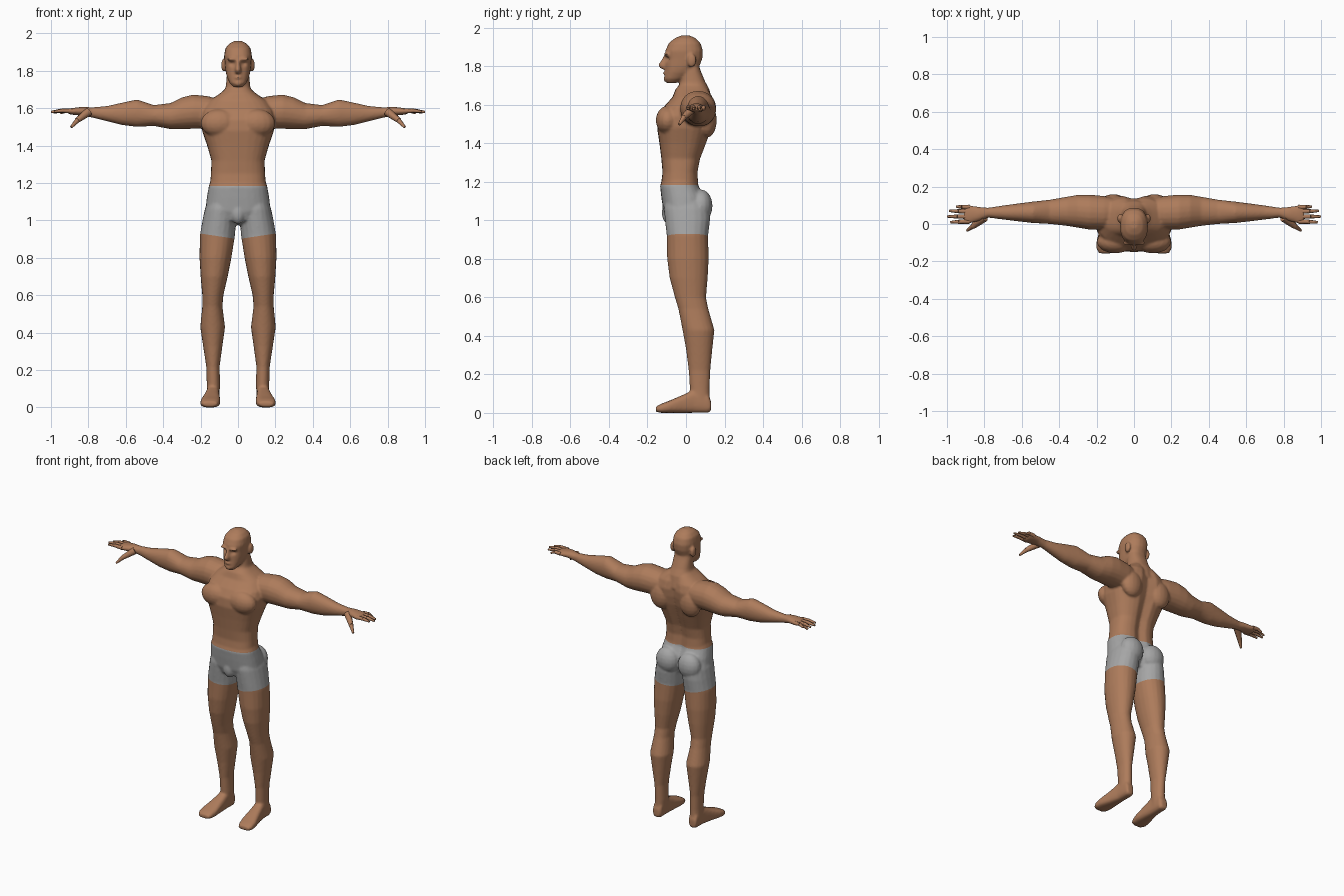
import bpy, bmesh, math
from mathutils import Vector, Matrix


def material(name, rgb):
    m = bpy.data.materials.new(name)
    m.diffuse_color = (*rgb, 1)
    return m


skin = material("tan_skin", (0.42, 0.2, 0.105))
grey = material("grey_cloth", (0.38, 0.38, 0.38))


def spow(v, p):
    return math.copysign(abs(v) ** p, v)


def loft(bm, axis, rows, side=1, n=2.4, seg=20, groove=0.0):
    """Skin rounded sections; each row is (t, u0, u1, v0, v1) along the axis."""
    rings = []
    for t, u0, u1, v0, v1 in rows:
        ring = []
        for i in range(seg):
            a = 2 * math.pi * i / seg
            u = (u0 + u1) / 2 + (u1 - u0) / 2 * spow(math.cos(a), 2 / n)
            v = (v0 + v1) / 2 + (v1 - v0) / 2 * spow(math.sin(a), 2 / n)
            if groove and math.sin(a) > 0:      # hollow along the spine
                v -= groove * math.exp(-(u / 0.03) ** 2)
            co = {"x": (t, u, v), "y": (u, t, v), "z": (u, v, t)}[axis]
            ring.append(bm.verts.new((co[0] * side, co[1], co[2])))
        rings.append(ring)
    faces = [bm.faces.new(rings[0]), bm.faces.new(rings[-1])]
    for a, b in zip(rings, rings[1:]):
        for i in range(seg):
            j = (i + 1) % seg
            faces.append(bm.faces.new((a[i], a[j], b[j], b[i])))
    bmesh.ops.recalc_face_normals(bm, faces=faces)


def blob(bm, c, r):
    bmesh.ops.create_uvsphere(bm, u_segments=16, v_segments=10, radius=1,
                              matrix=Matrix.Translation(c) @ Matrix.Diagonal((*r, 1)))


def rod(bm, p, q, r0, r1):
    p, q = Vector(p), Vector(q)
    d = q - p
    mat = Matrix.Translation((p + q) / 2) @ d.to_track_quat("Z", "Y").to_matrix().to_4x4()
    bmesh.ops.create_cone(bm, cap_ends=True, segments=8, radius1=r0, radius2=r1,
                          depth=d.length, matrix=mat)


def to_object(bm, name, mats):
    me = bpy.data.meshes.new(name)
    bm.to_mesh(me)
    bm.free()
    for m in mats:
        me.materials.append(m)
    ob = bpy.data.objects.new(name, me)
    bpy.context.collection.objects.link(ob)
    return ob


def sym(rows):
    """Rows (z, half width, front, back) to full section rows."""
    return [(z, -w, w, f, b) for z, w, f, b in rows]


TORSO = [(1.12, .15, -.12, .07), (1.18, .15, -.13, .068), (1.25, .145, -.122, .064),
         (1.32, .142, -.128, .078), (1.40, .165, -.138, .108), (1.48, .192, -.15, .137),
         (1.54, .198, -.145, .15), (1.59, .19, -.115, .154), (1.64, .155, -.07, .142),
         (1.68, .095, -.055, .122), (1.71, .06, -.03, .1)]
PELVIS = [(1.22, .145, -.12, .062), (1.18, .157, -.135, .07), (1.12, .167, -.128, .1),
          (1.05, .175, -.118, .11), (1.0, .12, -.1, .085), (.975, .04, -.04, .03)]
NECK = [(1.60, .09, -.05, .14), (1.68, .075, -.045, .122), (1.72, .065, -.03, .1),
        (1.78, .06, -.02, .075), (1.83, .05, -.01, .06)]
HEAD = [(1.713, .025, -.1, -.05), (1.735, .045, -.113, -.01), (1.77, .06, -.109, .04),
        (1.80, .067, -.108, .07), (1.84, .071, -.106, .085), (1.88, .075, -.108, .088),
        (1.92, .068, -.09, .076), (1.945, .048, -.06, .052), (1.96, .02, -.025, .02)]
NOSE = [(1.86, -.008, .008, -.113, -.08), (1.805, -.017, .017, -.146, -.08),
        (1.785, -.015, .015, -.13, -.08)]
ARM = [(.08, 0, .13, 1.54, 1.64), (.16, -.03, .15, 1.49, 1.665), (.24, -.03, .157, 1.49, 1.673),
       (.30, -.02, .156, 1.488, 1.658), (.36, -.01, .146, 1.488, 1.628),
       (.45, 0, .13, 1.505, 1.617), (.54, .005, .12, 1.5, 1.647), (.62, .014, .11, 1.51, 1.63),
       (.70, .024, .099, 1.53, 1.612), (.78, .034, .087, 1.55, 1.605),
       (.83, .015, .092, 1.56, 1.608), (.88, .003, .1, 1.564, 1.602), (.91, .008, .095, 1.57, 1.596)]
LEG = [(1.14, .03, .15, -.1, .09), (1.06, .008, .178, -.115, .125), (1.0, .01, .19, -.109, .125),
       (.92, .016, .204, -.1, .115), (.8, .035, .206, -.098, .118), (.7, .055, .2, -.085, .113),
       (.6, .078, .191, -.058, .104), (.54, .083, .191, -.04, .116), (.43, .069, .202, -.018, .148),
       (.33, .083, .187, 0, .137), (.22, .098, .17, .014, .126), (.12, .096, .167, .02, .123),
       (.04, .1, .168, .02, .125)]
FOOT = [(.13, .115, .16, .01, .06), (.115, .102, .165, 0, .1), (.04, .1, .17, 0, .12),
        (-.02, .097, .182, 0, .092), (-.09, .094, .2, 0, .062), (-.13, .1, .202, 0, .047),
        (-.157, .113, .188, .006, .032)]

# body: all masses, then fused into one skin
bm = bmesh.new()
loft(bm, "z", sym(TORSO), n=2.6, seg=28, groove=.022)
loft(bm, "z", sym(PELVIS), n=2.5, seg=28, groove=.03)
loft(bm, "z", sym(NECK))
loft(bm, "z", sym(HEAD))
loft(bm, "z", NOSE, n=2)
blob(bm, (0, -.1, 1.765), (.026, .02, .012))      # lips
blob(bm, (0, -.1, 1.733), (.022, .018, .016))     # chin
blob(bm, (0, -.09, 1.04), (.04, .036, .06))       # shorts front
for s in (-1, 1):
    loft(bm, "x", ARM, s, n=2.1)
    loft(bm, "z", LEG, s, n=2.1)
    loft(bm, "y", FOOT, s, n=2.8)
    blob(bm, (s * .1, -.095, 1.52), (.1, .062, .075))    # chest
    blob(bm, (s * .082, .078, 1.075), (.08, .06, .085))  # buttock
    blob(bm, (s * .076, .03, 1.83), (.014, .024, .036))  # ear
    blob(bm, (s * .03, -.1, 1.862), (.03, .016, .01))    # brow
    blob(bm, (s * .11, .11, 1.52), (.075, .05, .09))     # shoulder blade
body = to_object(bm, "body", [skin, grey])
bpy.context.view_layer.objects.active = body
body.select_set(True)
rm = body.modifiers.new("fuse", "REMESH")
rm.mode = "VOXEL"
rm.voxel_size = 0.007
sm = body.modifiers.new("soften", "SMOOTH")
sm.factor = 0.5
sm.iterations = 5
for name in ("fuse", "soften"):
    bpy.ops.object.modifier_apply(modifier=name)

# eye sockets, then shorts cut at waist and slanted hems
bm = bmesh.new()
bm.from_mesh(body.data)
for v in bm.verts:
    if v.co.z > 1.78 and v.co.y < -.05:
        d2 = (abs(v.co.x) - .03) ** 2 / .016 ** 2 + (v.co.z - 1.838) ** 2 / .012 ** 2
        v.co.y += .012 * math.exp(-d2)
for co, no in (((0, 0, 1.183), (0, 0, 1)), ((0, 0, .9), (-.15, 0, 1)), ((0, 0, .9), (.15, 0, 1))):
    bmesh.ops.bisect_plane(bm, geom=bm.verts[:] + bm.edges[:] + bm.faces[:],
                           dist=1e-5, plane_co=co, plane_no=no)
for f in bm.faces:
    c = f.calc_center_median()
    f.material_index = int(.9 + .15 * abs(c.x) < c.z < 1.183)
bm.to_mesh(body.data)
bm.free()
bpy.ops.object.shade_smooth_by_angle(angle=math.radians(50))
body.select_set(False)

# fingers and thumbs
for s, side in ((-1, "right"), (1, "left")):
    bm = bmesh.new()
    for y0, y1, tip, z in ((.09, .093, .95, 1.573), (.067, .07, .988, 1.577),
                           (.04, .04, 1.0, 1.58), (.014, .01, .982, 1.582)):
        mid = (s * (.89 + tip) / 2, (y0 + y1) / 2, 1.587)
        rod(bm, (s * .88, y0, 1.584), mid, .013, .011)
        rod(bm, mid, (s * tip, y1, z), .011, .006)
    rod(bm, (s * .80, .035, 1.58), (s * .86, -.012, 1.535), .024, .015)
    rod(bm, (s * .855, -.008, 1.539), (s * .892, -.035, 1.498), .015, .007)
    hand = to_object(bm, side + "_fingers", [skin])
    bpy.context.view_layer.objects.active = hand
    hand.select_set(True)
    bpy.ops.object.shade_smooth_by_angle(angle=math.radians(50))
    hand.select_set(False)
